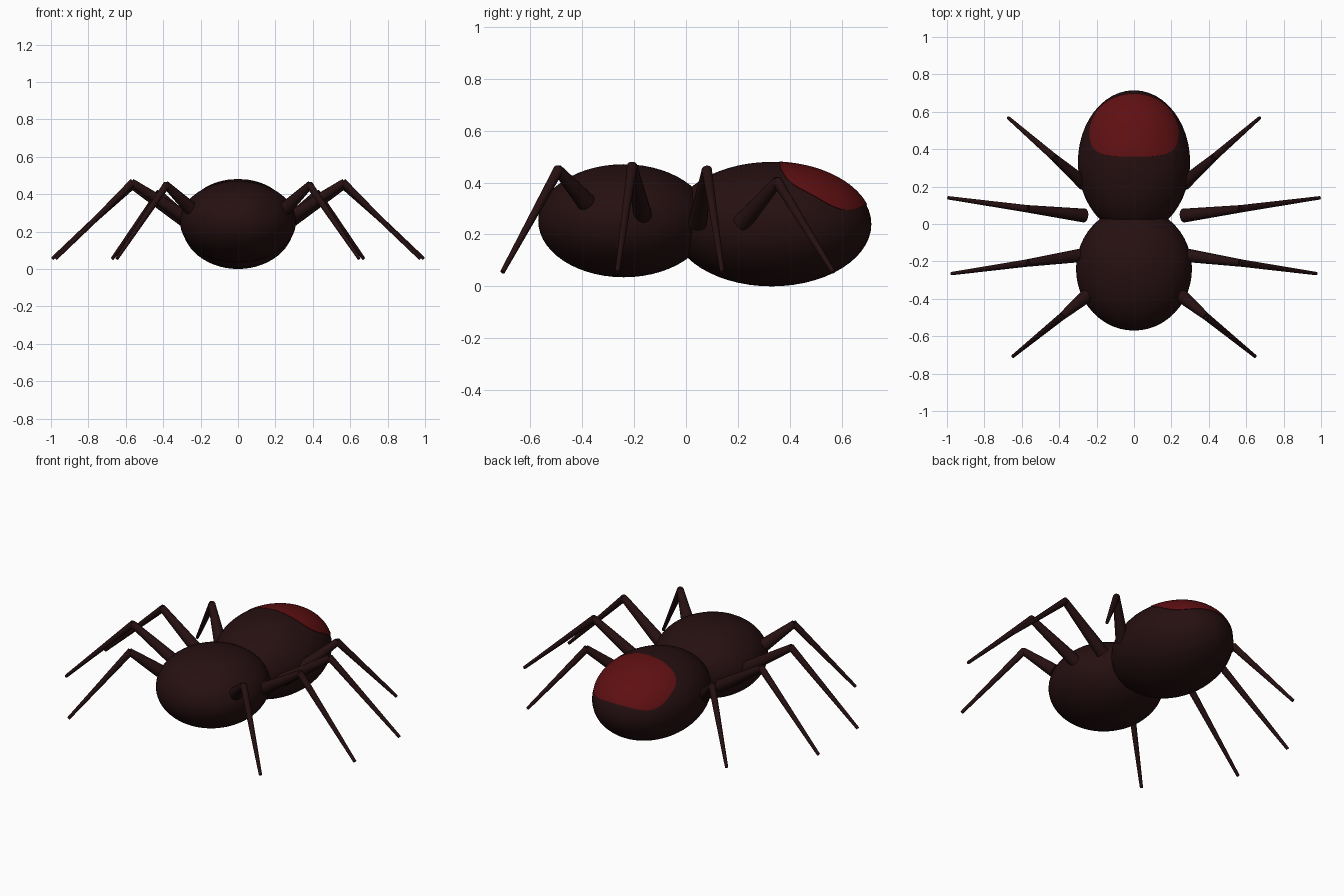
import bpy, bmesh, math
from mathutils import Vector

if "Cube" in bpy.data.objects:
    bpy.data.objects.remove(bpy.data.objects["Cube"])


def material(name, rgb):
    m = bpy.data.materials.new(name)
    m.diffuse_color = (*rgb, 1)
    m.use_nodes = True
    m.node_tree.nodes["Principled BSDF"].inputs["Base Color"].default_value = m.diffuse_color
    return m


DARK = material("dark brown", (0.019, 0.005, 0.0055))
RED = material("deep red", (0.115, 0.005, 0.006))


def finish(name, bm, mat):
    bmesh.ops.recalc_face_normals(bm, faces=bm.faces)
    me = bpy.data.meshes.new(name)
    bm.to_mesh(me)
    bm.free()
    me.materials.append(mat)
    ob = bpy.data.objects.new(name, me)
    bpy.context.collection.objects.link(ob)
    bpy.ops.object.select_all(action='DESELECT')
    ob.select_set(True)
    bpy.context.view_layer.objects.active = ob
    bpy.ops.object.shade_smooth_by_angle(angle=math.radians(40))
    return ob


def ellipsoid(name, center, radii):
    bm = bmesh.new()
    bmesh.ops.create_uvsphere(bm, u_segments=48, v_segments=28, radius=1)
    for v in bm.verts:
        v.co = Vector(center) + Vector(a * r for a, r in zip(v.co, radii))
    return finish(name, bm, DARK)


def limb(name, a, b, ra, rb):
    """Tapered capped cylinder from a to b."""
    a, b = Vector(a), Vector(b)
    bm = bmesh.new()
    bmesh.ops.create_cone(bm, cap_ends=True, segments=16, radius1=ra,
                          radius2=rb, depth=(b - a).length)
    rot = (b - a).to_track_quat('Z', 'Y')
    for v in bm.verts:
        v.co = (a + b) / 2 + rot @ v.co
    return finish(name, bm, DARK)


# Body: front half and abdomen
ellipsoid("front_body", (0, -0.24, 0.253), (0.31, 0.33, 0.218))
AC, AR = (0, 0.33, 0.24), (0.30, 0.385, 0.24)
ellipsoid("abdomen", AC, AR)


# Red patch: thin shell over the rear top, squared in front and round behind
def patch_point(angle, t):
    c, s = math.cos(angle), math.sin(angle)
    p, depth = (2, 0.195) if s > 0 else (3.5, 0.14)
    x = 0.235 * math.copysign(abs(c) ** (2 / p), c) * t
    y = 0.50 + depth * math.copysign(abs(s) ** (2 / p), s) * t
    u, v = x / AR[0], (y - AC[1]) / AR[1]
    w = math.sqrt(max(0, 1 - u * u - v * v))
    k = 1.009
    return Vector((AC[0] + k * u * AR[0], AC[1] + k * v * AR[1], AC[2] + k * w * AR[2]))


bm = bmesh.new()
N, RINGS = 72, 14
hub = bm.verts.new(patch_point(0, 0))
rings = [[bm.verts.new(patch_point(2 * math.pi * i / N, math.sin(math.pi / 2 * r / RINGS)))
          for i in range(N)] for r in range(1, RINGS + 1)]
# Rim tucked into the abdomen
rings.append([bm.verts.new(Vector(AC) + (v.co - Vector(AC)) * 0.985) for v in rings[-1]])
for i in range(N):
    j = (i + 1) % N
    bm.faces.new((hub, rings[0][i], rings[0][j]))
    for r0, r1 in zip(rings, rings[1:]):
        bm.faces.new((r0[i], r1[i], r1[j], r0[j]))
patch = finish("red_patch", bm, RED)

# Legs: base, knee and tip on the right side, mirrored to the left
LEGS = {
    "front": ((0.255, -0.385, 0.325), (0.38, -0.49, 0.445), (0.648, -0.708, 0.055)),
    "mid_front": ((0.265, -0.165, 0.265), (0.56, -0.207, 0.458), (0.975, -0.265, 0.055)),
    "mid_rear": ((0.265, 0.045, 0.245), (0.56, 0.08, 0.443), (0.993, 0.14, 0.055)),
    "rear": ((0.265, 0.215, 0.245), (0.42, 0.35, 0.40), (0.672, 0.568, 0.055)),
}
for name, pts in LEGS.items():
    for side, sx in (("right", 1), ("left", -1)):
        base, knee, tip = (Vector((sx * x, y, z)) for x, y, z in pts)
        over = (knee - base).normalized() * 0.01
        limb(f"{name}_upper_leg_{side}", base, knee + over, 0.037, 0.02)
        limb(f"{name}_lower_leg_{side}", knee + Vector((0, 0, 0.008)), tip, 0.02, 0.009)
